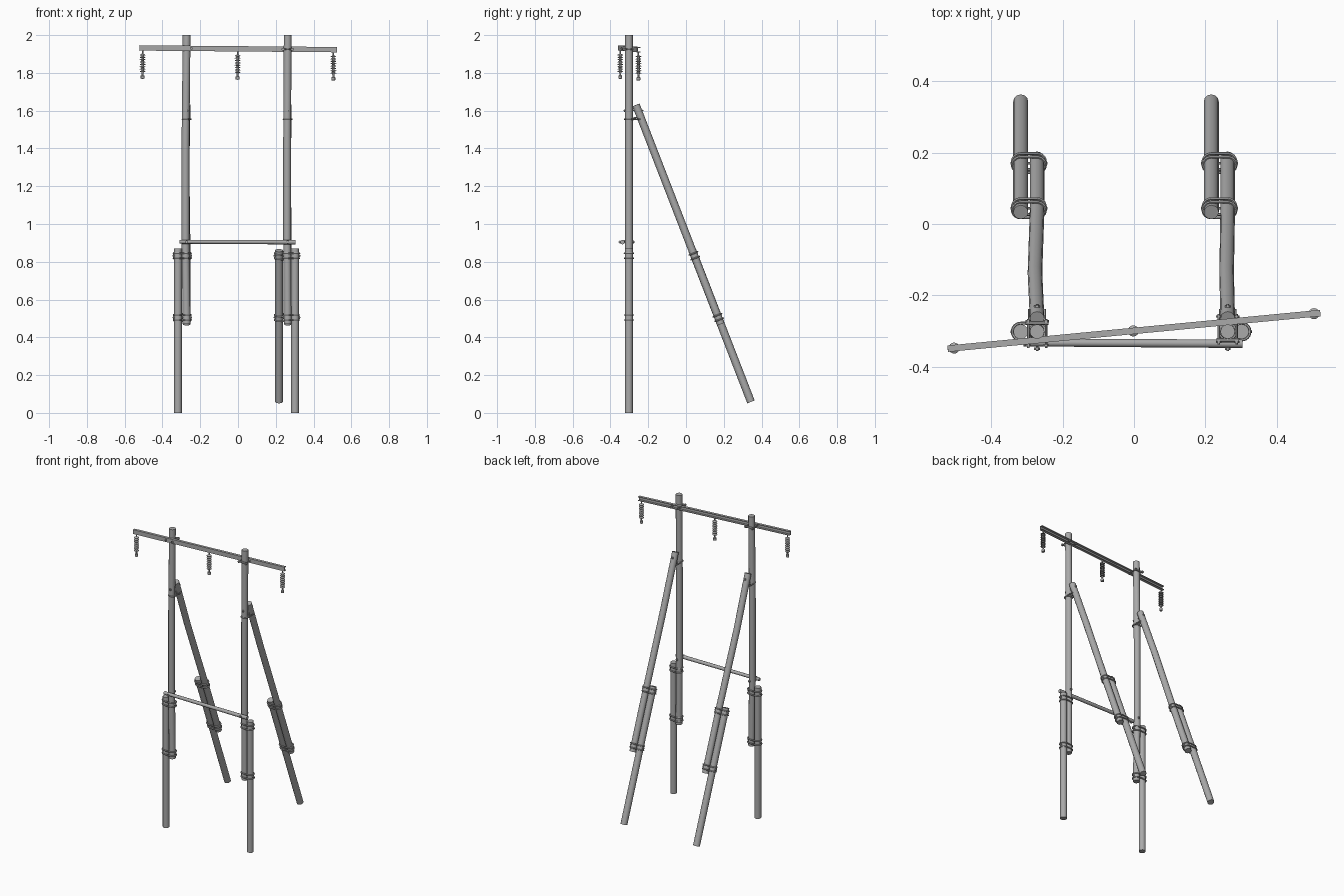
import bpy, bmesh, math
from mathutils import Vector

cube = bpy.data.objects.get("Cube")
if cube:
    bpy.data.objects.remove(cube, do_unlink=True)

grey = bpy.data.materials.new("weathered grey")
grey.use_nodes = True
grey.diffuse_color = (0.4, 0.4, 0.4, 1)
grey.node_tree.nodes["Principled BSDF"].inputs["Base Color"].default_value = (0.4, 0.4, 0.4, 1)


def finish(obj):
    bpy.ops.object.select_all(action='DESELECT')
    obj.select_set(True)
    bpy.context.view_layer.objects.active = obj
    if obj.type == 'CURVE':
        bpy.ops.object.convert(target='MESH')
        obj = bpy.context.object
    obj.data.materials.clear()
    obj.data.materials.append(grey)
    bpy.ops.object.shade_smooth_by_angle(angle=math.radians(40))
    return obj


def tube(name, points, radius, end_scale=1.0, closed=False, detail=4):
    """Round bar swept along a path, optionally tapering."""
    curve = bpy.data.curves.new(name, 'CURVE')
    curve.dimensions = '3D'
    curve.bevel_depth = radius
    curve.bevel_resolution = detail
    curve.use_fill_caps = True
    spline = curve.splines.new('POLY')
    spline.points.add(len(points) - 1)
    for i, p in enumerate(points):
        spline.points[i].co = (*p, 1)
        spline.points[i].radius = 1 + (end_scale - 1) * i / max(1, len(points) - 1)
    spline.use_cyclic_u = closed
    obj = bpy.data.objects.new(name, curve)
    bpy.context.collection.objects.link(obj)
    return finish(obj)


def mesh_object(name, bm):
    bmesh.ops.recalc_face_normals(bm, faces=bm.faces)
    mesh = bpy.data.meshes.new(name)
    bm.to_mesh(mesh)
    bm.free()
    obj = bpy.data.objects.new(name, mesh)
    bpy.context.collection.objects.link(obj)
    return finish(obj)


def bolt(name, start, end, radius=0.0035):
    """Threaded rod with a nut near each end."""
    start, end = Vector(start), Vector(end)
    along = (end - start).normalized()
    tube(name, [start, end], radius, detail=1)
    for label, p, d in (("start", start, along), ("end", end, -along)):
        tube(f"{name}_{label}_nut", [p + d * 0.004, p + d * 0.010], 0.008, detail=1)


def strap(name, a, b, axis, radius):
    """Rod bent into a closed loop round two parallel poles."""
    a, b, axis = Vector(a), Vector(b), Vector(axis).normalized()
    u = (b - a).normalized()
    w = axis.cross(u)
    path = []
    for centre, turn in ((b, -math.pi / 2), (a, math.pi / 2)):
        for i in range(13):
            t = turn + math.pi * i / 12
            path.append(centre + (u * math.cos(t) + w * math.sin(t)) * radius)
    tube(name, path, 0.0042, closed=True, detail=1)


def clamp(name, a, b, axis):
    """Two straps with a through bolt between them."""
    a, b, axis = Vector(a), Vector(b), Vector(axis).normalized()
    if a.x > b.x:
        a, b = b, a
    for label, off in (("lower", -0.013), ("upper", 0.013)):
        strap(f"{name}_{label}_strap", a + axis * off, b + axis * off, axis, 0.0235)
    side = Vector((0.029, 0, 0))
    bolt(f"{name}_bolt", a - side, b + side)


# Slope of the rear braces
brace_top = Vector((0, -0.265, 1.63))
brace_foot = Vector((0, 0.344, 0.058))
slope = (brace_top - brace_foot).normalized()


def on_brace(x, z):
    p = brace_foot + slope * ((z - brace_foot.z) / slope.z)
    return Vector((x, p.y, z))


POLE_Y = -0.302
sides = (("right", -0.272, -0.006, -0.318, -0.318), ("left", 0.263, -0.003, 0.302, 0.217))
for side, x, bow, stub_x, rear_x in sides:
    # Main pole, slightly bowed, beside its ground stub
    tube(f"{side}_pole", [(x, POLE_Y, 0.47), (x + bow, POLE_Y, 0.9),
                          (x + bow, POLE_Y, 1.45), (x, POLE_Y, 2.0)], 0.0205)
    tube(f"{side}_stub", [(stub_x, POLE_Y, 0), (stub_x, POLE_Y, 0.87)], 0.021)
    # Inclined brace and its own stub
    tube(f"{side}_brace", [on_brace(x, 0.47), on_brace(x, 0.85),
                           on_brace(x + bow, 1.3), on_brace(x, 1.63)], 0.0205)
    tube(f"{side}_brace_stub", [on_brace(rear_x, 0.058), on_brace(rear_x, 0.86)], 0.021)
    # Clamps joining poles to stubs
    for label, z in (("low", 0.505), ("high", 0.832)):
        clamp(f"{side}_{label}_clamp", (x, POLE_Y, z), (stub_x, POLE_Y, z), (0, 0, 1))
        clamp(f"{side}_{label}_brace_clamp", on_brace(x, z), on_brace(rear_x, z), slope)
    # Joint between brace head and pole
    bolt(f"{side}_brace_head_bolt", (x, POLE_Y - 0.03, 1.60), (x, -0.225, 1.60))
    for label, dx in (("right", -0.021), ("left", 0.021)):
        tube(f"{side}_brace_{label}_tie", [(x + dx, POLE_Y, 1.555), (x + dx, -0.238, 1.555)], 0.004, detail=1)
    strap(f"{side}_brace_head_strap", (x, POLE_Y, 1.553), (x, -0.243, 1.563), (1, 0, 0.0), 0.004)
    strap(f"{side}_pole_band", (x, POLE_Y - 0.001, 1.555), (x, POLE_Y + 0.001, 1.555), (0, 0, 1), 0.0225)
    # Bolt holding the lower strut
    bolt(f"{side}_strut_bolt", (x, -0.357, 0.905), (x, -0.27, 0.905))

# Lower strut across the front
tube("lower_strut", [(-0.31, -0.333, 0.906), (0.305, -0.336, 0.904)], 0.0105, 1.15)

# Crossarm: channel section open to the back
arm_a, arm_b = Vector((-0.523, -0.35, 1.932)), Vector((0.523, -0.25, 1.923))
along = (arm_b - arm_a).normalized()
back = Vector((0, 0, 1)).cross(along).normalized()
up = along.cross(back)
section = [(-0.009, -0.014), (0.009, -0.014), (0.009, -0.010), (-0.005, -0.010),
           (-0.005, 0.010), (0.009, 0.010), (0.009, 0.014), (-0.009, 0.014)]
bm = bmesh.new()
face = bm.faces.new([bm.verts.new(arm_a + back * s + up * t) for s, t in section])
grown = bmesh.ops.extrude_face_region(bm, geom=[face])
bmesh.ops.translate(bm, vec=arm_b - arm_a,
                    verts=[v for v in grown["geom"] if isinstance(v, bmesh.types.BMVert)])
bm.faces.new(list(reversed([v for v in bm.verts][:8]))) if not face.is_valid else None
mesh_object("crossarm", bm)


def on_arm(x):
    return arm_a.lerp(arm_b, (x - arm_a.x) / (arm_b.x - arm_a.x))


# U bolts and saddle bars fixing the crossarm to the poles
for side, x, *_ in sides:
    p = on_arm(x)
    outward = 1 if p.y > POLE_Y else -1
    far = POLE_Y - outward * 0.024
    for label, dx in (("right", -0.025), ("left", 0.025)):
        bolt(f"{side}_arm_{label}_bolt", (x + dx, far - outward * 0.012, p.z),
             (x + dx, p.y + outward * 0.022, p.z))
    tube(f"{side}_arm_saddle", [(x - 0.032, far, p.z), (x + 0.032, far, p.z)], 0.006, detail=1)

# Hanging insulator strings, lathed from a profile
for label, x in (("right", -0.505), ("middle", -0.002), ("left", 0.505)):
    profile = [(0, 0.002), (0.004, 0), (0.004, -0.018)]
    for i in range(8):
        z = -0.020 - i * 0.0125
        profile += [(0.007, z), (0.0155, z - 0.005), (0.0145, z - 0.007), (0.007, z - 0.008)]
    profile += [(0.005, -0.122), (0.005, -0.132), (0.010, -0.135), (0.010, -0.150), (0, -0.152)]
    bm = bmesh.new()
    ring = [bm.verts.new((r, 0, z)) for r, z in profile]
    edges = [bm.edges.new(pair) for pair in zip(ring, ring[1:])]
    bmesh.ops.spin(bm, geom=ring + edges, cent=(0, 0, 0), axis=(0, 0, 1),
                   angle=math.tau, steps=16)
    bmesh.ops.remove_doubles(bm, verts=bm.verts, dist=0.0002)
    p = on_arm(x)
    bmesh.ops.translate(bm, verts=bm.verts, vec=(p.x, p.y, p.z - 0.012))
    mesh_object(f"{label}_insulator", bm)
